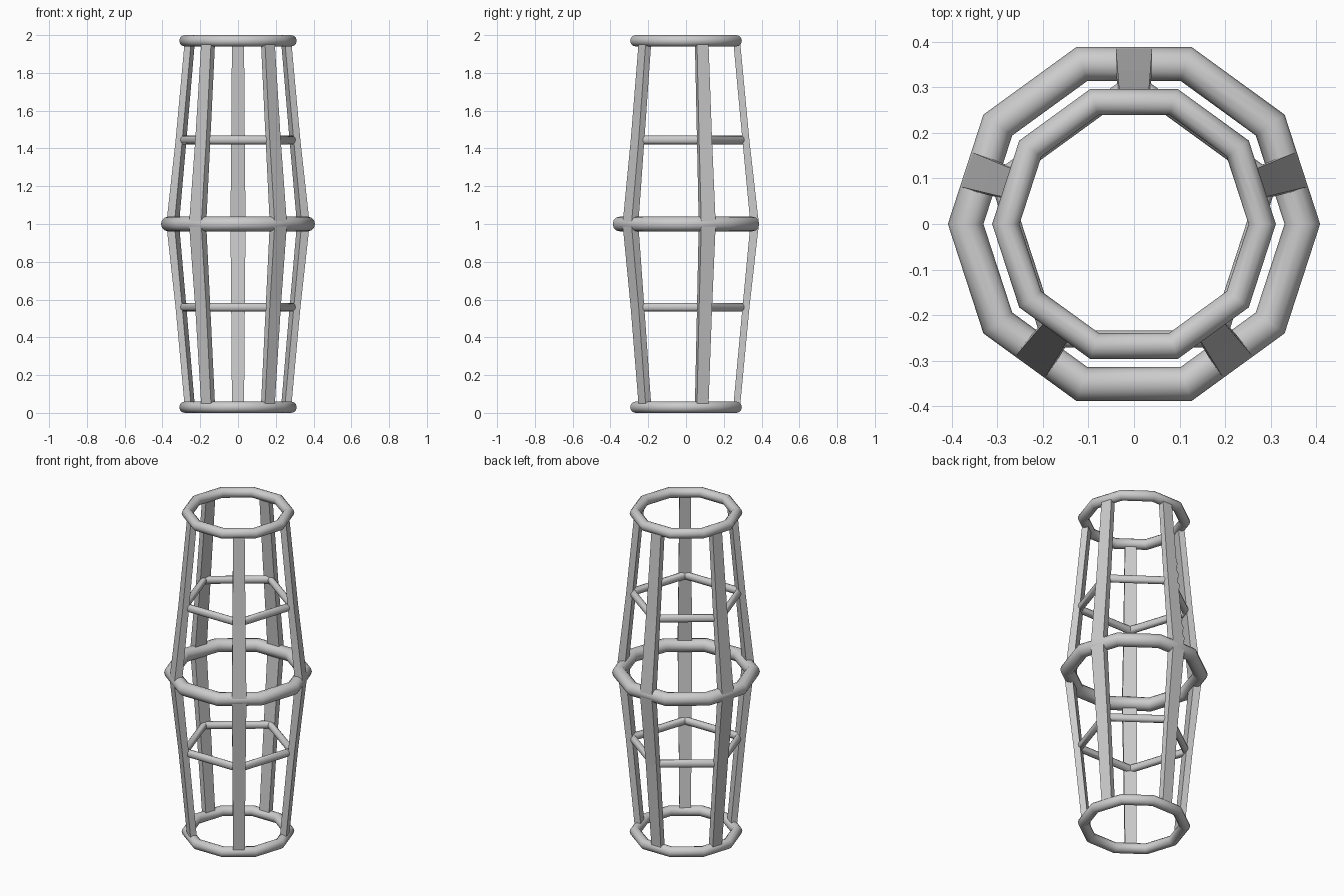
import bpy, bmesh
from math import radians, cos, sin, pi

if "Cube" in bpy.data.objects:
    bpy.data.objects.remove(bpy.data.objects["Cube"])


def smooth(obj):
    bpy.ops.object.select_all(action='DESELECT')
    obj.select_set(True)
    bpy.context.view_layer.objects.active = obj
    bpy.ops.object.shade_smooth_by_angle(angle=radians(35))


def ring(name, z, radius, tube, sides, turn=0.0):
    bpy.ops.mesh.primitive_torus_add(
        major_radius=radius, minor_radius=tube, major_segments=sides,
        minor_segments=12, location=(0, 0, z), rotation=(0, 0, turn))
    obj = bpy.context.object
    obj.name = name
    smooth(obj)


# height, outer radius, half width, thickness of a bowed upright
PROFILE = [(0.03, 0.286, 0.032, 0.036), (0.56, 0.336, 0.036, 0.037),
           (1.00, 0.386, 0.040, 0.045),
           (1.44, 0.336, 0.036, 0.037), (1.97, 0.286, 0.032, 0.036)]


def upright(name, angle):
    bm = bmesh.new()
    c, s = cos(angle), sin(angle)
    loops = []
    for z, r, w, t in PROFILE:
        section = [(r, -w), (r, w), (r - t, w), (r - t, -w)]
        loops.append([bm.verts.new((a * c - b * s, a * s + b * c, z))
                      for a, b in section])
    for lo, hi in zip(loops, loops[1:]):
        for i in range(4):
            j = (i + 1) % 4
            bm.faces.new((lo[i], lo[j], hi[j], hi[i]))
    bm.faces.new(loops[0][::-1])
    bm.faces.new(loops[-1])
    bmesh.ops.recalc_face_normals(bm, faces=bm.faces)
    mesh = bpy.data.meshes.new(name)
    bm.to_mesh(mesh)
    bm.free()
    bpy.context.collection.objects.link(bpy.data.objects.new(name, mesh))


# Ten-sided hoops
ring("bottom_hoop", 0.03, 0.281, 0.03, 10)
ring("middle_hoop", 1.0, 0.369, 0.039, 10)
ring("top_hoop", 1.97, 0.281, 0.03, 10)

# Five-sided cross braces
ring("lower_brace", 0.56, 0.312, 0.023, 5, pi / 2)
ring("upper_brace", 1.445, 0.312, 0.023, 5, pi / 2)

# Five bowed uprights
for k in range(5):
    upright(f"upright_{k + 1}", pi / 2 + k * 2 * pi / 5)
